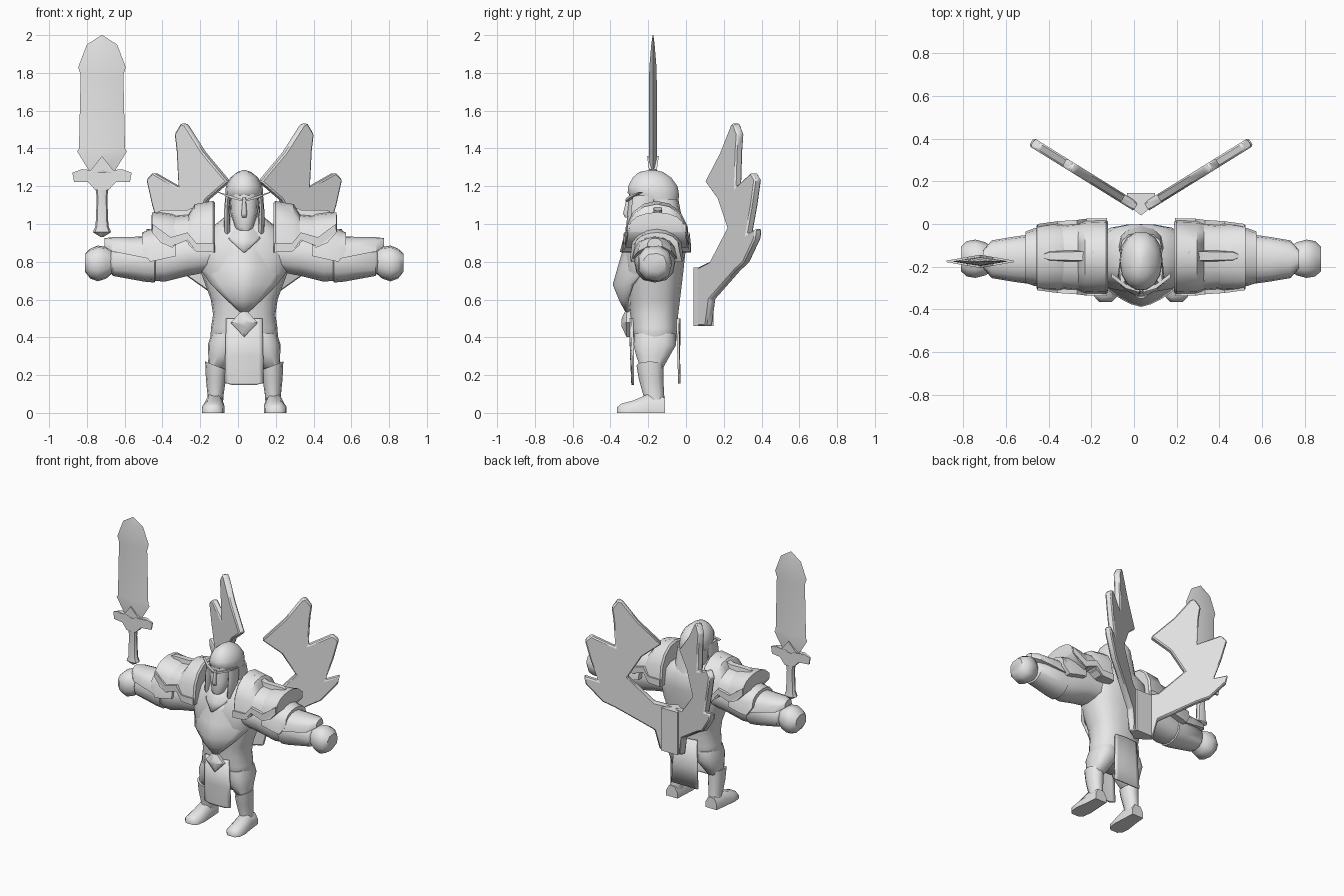
import bpy, bmesh, math

CX = 0.033                      # symmetry plane of the figure
grey = bpy.data.materials.new("stone_grey")
grey.diffuse_color = (0.8, 0.8, 0.8, 1)


def finish(name, bm, mirror=False, x=CX, bevel=0, solid=0, angle=45):
    bmesh.ops.remove_doubles(bm, verts=bm.verts, dist=0.0005)
    bmesh.ops.recalc_face_normals(bm, faces=bm.faces)
    me = bpy.data.meshes.new(name)
    bm.to_mesh(me)
    bm.free()
    me.materials.append(grey)
    ob = bpy.data.objects.new(name, me)
    bpy.context.collection.objects.link(ob)
    ob.location.x = x
    bpy.ops.object.select_all(action='DESELECT')
    ob.select_set(True)
    bpy.context.view_layer.objects.active = ob
    bpy.ops.object.shade_smooth_by_angle(angle=math.radians(angle))
    if solid:
        m = ob.modifiers.new("thickness", 'SOLIDIFY')
        m.thickness, m.offset = solid, 0
    if bevel:
        m = ob.modifiers.new("bevel", 'BEVEL')
        m.width, m.segments = bevel, 1
    if mirror:
        ob.modifiers.new("mirror", 'MIRROR').use_mirror_merge = False
    return ob


def loft(name, rings, **kw):
    """Skin closed rings of equal length and cap both ends."""
    bm = bmesh.new()
    vs = [[bm.verts.new(p) for p in r] for r in rings]
    n = len(vs[0])
    for a, b in zip(vs, vs[1:]):
        for i in range(n):
            j = (i + 1) % n
            bm.faces.new((a[i], a[j], b[j], b[i]))
    bm.faces.new(vs[0])
    bm.faces.new(vs[-1])
    return finish(name, bm, **kw)


def oval(n, power=0.8):
    """Unit rounded square."""
    out = []
    for i in range(n):
        a = 2 * math.pi * i / n
        c, s = math.cos(a), math.sin(a)
        out.append((math.copysign(abs(c) ** power, c), math.copysign(abs(s) ** power, s)))
    return out


def upright(name, st, n=14, power=0.8, **kw):
    """Stations: z, centre x, half width, y front, y back, outward tilt."""
    loft(name, [[(cx + hw * c, (y0 + y1) / 2 + (y1 - y0) / 2 * s, z + t * c)
                 for c, s in oval(n, power)]
                for z, cx, hw, y0, y1, t in st], **kw)


def sideways(name, st, n=12, power=0.85, y=-0.165):
    """Stations: x, half depth, z bottom, z top; mirrored left to right."""
    loft(name, [[(x, y + hd * c, (z0 + z1) / 2 + (z1 - z0) / 2 * s)
                 for c, s in oval(n, power)] for x, hd, z0, z1 in st], mirror=True)


def arch(name, st, y=-0.155, n=8):
    """Vaulted armour; stations: x, half depth, z base, z top; mirrored."""
    loft(name, [[(x, y + hd * math.cos(math.pi * i / n),
                  zb + (zt - zb) * math.sin(math.pi * i / n) ** 0.7)
                 for i in range(n + 1)] for x, hd, zb, zt in st], mirror=True, angle=35)


def sheet(name, rows, n=8, solid=0.02):
    """Bowed sheet; rows: z, half width, y at middle, y at sides."""
    bm = bmesh.new()
    vs = [[bm.verts.new((hw * t, yc + (ys - yc) * abs(t) ** 1.5, z))
           for t in (2 * i / n - 1 for i in range(n + 1))] for z, hw, yc, ys in rows]
    for a, b in zip(vs, vs[1:]):
        for i in range(n):
            bm.faces.new((a[i], a[i + 1], b[i + 1], b[i]))
    finish(name, bm, solid=solid)


def plate(name, outline, place, half, **kw):
    """Extrude a 2D outline by +-half in depth, positioned by place(u, v, t)."""
    loft(name, [[place(u, v, t) for u, v in outline] for t in (-half, half)], **kw)


# Torso, legs and boots
upright("torso", [(.33, 0, .13, -.25, -.08, 0), (.38, 0, .18, -.28, -.05, 0),
                  (.45, 0, .176, -.29, -.04, 0), (.52, 0, .165, -.295, -.04, 0),
                  (.6, 0, .177, -.30, -.03, 0), (.75, 0, .232, -.32, -.012, 0),
                  (.86, 0, .25, -.32, 0, 0), (.96, 0, .2, -.29, 0, 0),
                  (1.04, 0, .1, -.25, -.05, 0)], n=18, angle=60)
upright("thigh", [(.42, .095, .078, -.275, -.055, 0), (.36, .105, .088, -.28, -.05, 0),
                  (.3, .122, .068, -.265, -.085, 0), (.22, .15, .042, -.235, -.13, 0)],
        mirror=True, angle=70)
upright("boot", [(.25, .15, .057, -.262, -.12, .022), (.18, .15, .053, -.25, -.12, 0),
                 (.09, .152, .042, -.225, -.115, 0), (.03, .158, .045, -.225, -.11, 0)],
        n=12, mirror=True, power=.95, angle=70)
loft("foot", [[(x + sx * hw, y, z) for sx, z in
               ((-1, 0), (1, 0), (1, h * .5), (.5, h), (-.5, h), (-1, h * .5))]
              for y, x, hw, h in ((-.11, .158, .045, .08), (-.2, .16, .052, .1),
                                  (-.28, .164, .06, .065), (-.34, .166, .053, .05),
                                  (-.365, .166, .03, .03))], mirror=True, angle=60)

# Breastplate, collar and hanging cloths
sheet("breastplate", [(.92, .25, -.31, -.15), (.86, .262, -.325, -.17), (.77, .235, -.352, -.2),
                      (.68, .17, -.378, -.285), (.6, .085, -.345, -.31), (.525, .004, -.305, -.3)])
sheet("collar", [(1.0, .12, -.27, -.14), (.95, .11, -.31, -.24),
                 (.91, .07, -.325, -.3), (.85, .003, -.34, -.34)])
sheet("front_cloth", [(.5, .095, -.297, -.285), (.3, .1, -.29, -.28),
                      (.16, .104, -.284, -.28), (.148, .06, -.283, -.28)], solid=.012)
sheet("back_cloth", [(.5, .09, -.035, -.045), (.3, .098, -.037, -.04),
                     (.155, .104, -.035, -.035)], solid=.012)
loft("belt_diamond", [[(.072 * k * a, y, .478 + .076 * k * b)
                       for a, b in ((1, 0), (0, 1), (-1, 0), (0, -1))]
                      for y, k in ((-.28, 1), (-.315, 1), (-.342, .25))])

# Arms, gauntlets and fists
sideways("upper_arm", [(.17, .12, .75, .95), (.3, .115, .725, .95), (.42, .11, .695, .93), (.49, .1, .70, .91)])
sideways("forearm", [(.46, .09, .72, .9), (.475, .11, .69, .92), (.53, .106, .695, .91),
                     (.695, .08, .725, .87), (.71, .06, .75, .85)])
sideways("fist", [(.69, .055, .745, .85), (.73, .08, .71, .88), (.775, .092, .695, .887),
                  (.815, .085, .71, .87), (.842, .06, .745, .845)], n=9)
arch("bracer", [(.47, .118, .82, .925), (.475, .122, .81, .935), (.6, .105, .835, .932),
                (.70, .088, .855, .93), (.74, .04, .88, .925)], y=-.165)

# Layered shoulder armour
arch("shoulder_shell", [(.17, .165, .86, 1.08), (.25, .165, .865, 1.06), (.31, .16, .91, 1.05),
                        (.42, .15, .9, 1.04)])
arch("shoulder_inner_trim", [(.155, .165, .85, 1.112), (.165, .177, .85, 1.122),
                             (.262, .173, .86, 1.105), (.295, .163, .89, 1.052)])
arch("shoulder_outer_trim", [(.35, .152, .90, 1.04), (.38, .162, .875, 1.055),
                             (.44, .16, .9, 1.062), (.488, .15, .955, 1.062), (.49, .13, .96, 1.045)])
arch("shoulder_lower_layer", [(.36, .14, .83, 1.0), (.45, .142, .81, .985),
                              (.5, .135, .8, .97), (.54, .12, .86, .955)])
loft("shoulder_lower_trim", [[(x, -.155 + a * hd, z) for a, z in ((-1, z0), (1, z0), (1, z1), (-1, z1))]
                             for x, hd, z0, z1 in ((.16, .182, .85, .9), (.255, .18, .855, .9),
                                                   (.3, .174, .915, .955), (.39, .168, .88, .93),
                                                   (.485, .155, .955, 1.0))], mirror=True)
loft("shoulder_ridge", [[(x, -.15 + s * w, z) for s, z in ((-1, 1), (1, 1), (.6, h), (-.6, h))]
                        for x, w, h in ((.22, .034, 1.11), (.30, .034, 1.075), (.43, .03, 1.075),
                                        (.455, .014, 1.067))], mirror=True)

# Head, helmet and hair
upright("face", [(.95, 0, .03, -.305, -.2, 0), (.985, 0, .053, -.315, -.17, 0),
                 (1.06, 0, .073, -.312, -.12, 0), (1.17, 0, .08, -.3, -.1, 0)], n=12, angle=70)
upright("helmet", [(1.09, 0, .095, -.22, -.045, 0), (1.14, 0, .1, -.29, -.035, 0),
                   (1.165, 0, .1, -.312, -.035, 0), (1.2, 0, .097, -.31, -.042, 0),
                   (1.245, 0, .074, -.285, -.075, 0), (1.275, 0, .037, -.25, -.12, 0),
                   (1.285, 0, .008, -.2, -.16, 0)], power=.95, angle=60)
upright("back_hair", [(.93, 0, .1, -.17, .0, 0), (1.02, 0, .105, -.2, -.02, 0),
                      (1.13, 0, .1, -.22, -.04, 0)], n=12, angle=60)
upright("side_lock", [(.925, .088, .008, -.27, -.24, 0), (.96, .09, .018, -.295, -.2, 0),
                      (1.08, .092, .014, -.29, -.17, 0), (1.15, .086, .014, -.28, -.16, 0)],
        n=8, mirror=True)
upright("nose", [(1.035, 0, .012, -.325, -.3, 0), (1.055, 0, .015, -.335, -.3, 0),
                 (1.14, 0, .008, -.315, -.29, 0)], n=6, angle=70)
loft("eyebrow", [[(x, y + a, z + b) for a, b in ((0, -h), (.02, -h), (.02, h), (0, h))]
                 for x, y, z, h in ((.008, -.32, 1.125, .005), (.07, -.302, 1.143, .007),
                                    (.138, -.25, 1.168, .002))], mirror=True)

# Wings sweeping back from a wedge-shaped mount
wing = [(.02, .46), (.09, .46), (.12, .6), (.34, .755), (.41, .795), (.505, .92), (.515, .975),
        (.435, .945), (.48, 1.1), (.51, 1.235), (.475, 1.272), (.34, 1.195), (.35, 1.39),
        (.36, 1.475), (.325, 1.535), (.302, 1.525), (.21, 1.38), (.08, 1.225), (.19, 1.13),
        (.27, .98), (.12, .8), (.02, .77)]
plate("wing", wing, lambda u, v, t: (u - .53 * t, .066 + .62 * u + t * .85, v), .022,
      mirror=True, bevel=.008)
plate("wing_mount", [(0, .04), (.07, .095), (.065, .145), (-.065, .145), (-.07, .095)],
      lambda u, v, t: (u, v, .615 + t), .155)

# Sword floating above one fist
SX, SY = -.72, -.175
loft("sword_blade", [[(w, SY, z), (0, SY + t, z), (-w, SY, z), (0, SY - t, z)]
                     for z, w, t in ((1.27, .06, .02), (1.3, .08, .022), (1.385, .132, .022),
                                     (1.40, .122, .022), (1.79, .113, .02), (1.83, .126, .019),
                                     (1.95, .08, .009), (2.0, .002, .002))], x=SX, angle=20)
half = [(.06, 1.285), (.105, 1.29), (.157, 1.272), (.148, 1.222), (.075, 1.222), (.035, 1.18)]
plate("sword_guard", [(0, 1.36)] + half + [(0, 1.18)] + [(-u, v) for u, v in reversed(half)],
      lambda u, v, t: (u, SY + t * (1 - 5.6 * abs(u)), v), .031, x=SX)
upright("sword_handle", [(1.2, 0, .036, SY - .026, SY + .026, 0), (1.14, 0, .028, SY - .022, SY + .022, 0),
                         (.99, 0, .034, SY - .025, SY + .025, 0), (.957, 0, .048, SY - .03, SY + .03, 0),
                         (.93, 0, .006, SY - .005, SY + .005, 0)], n=8, x=SX)
